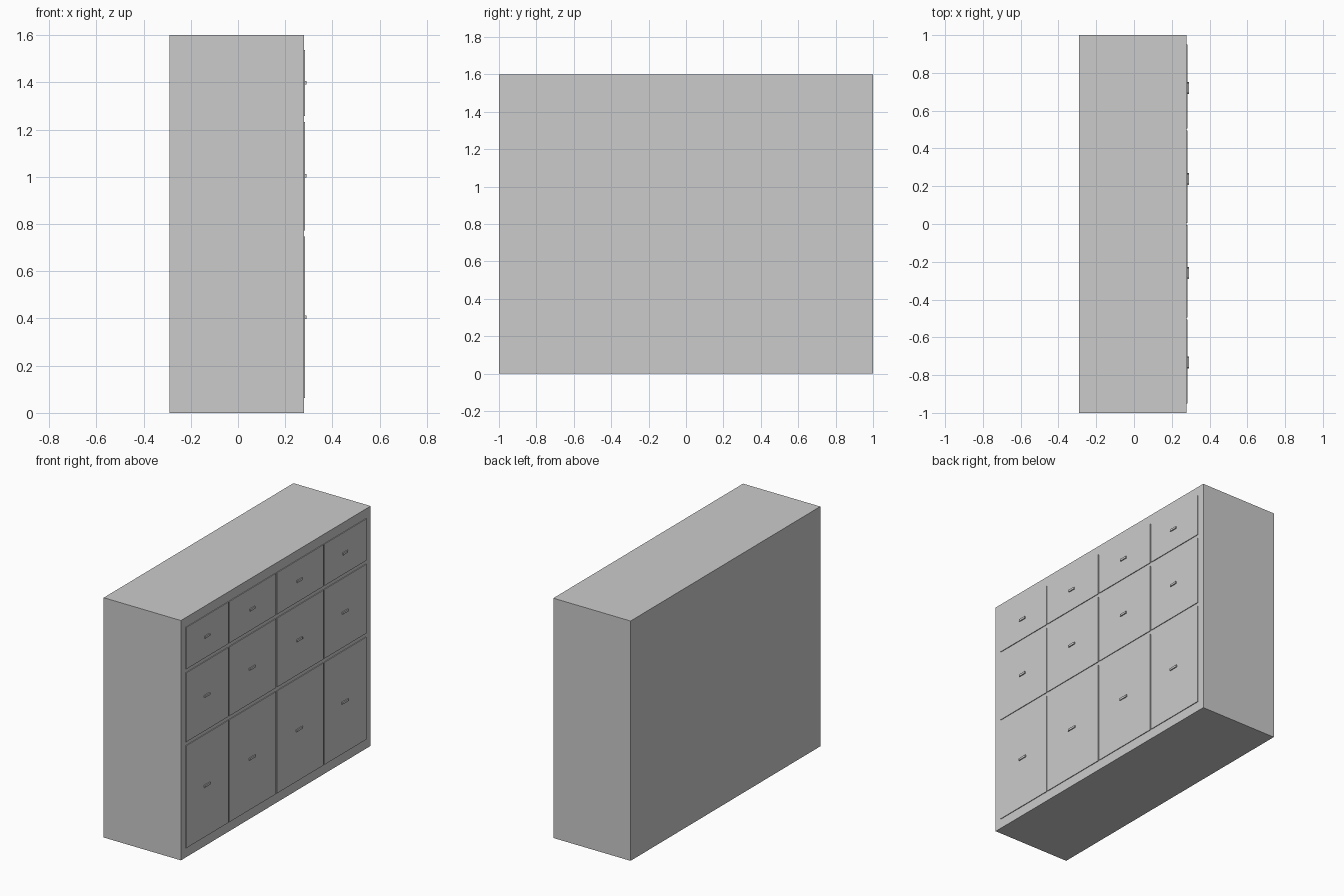
import bpy

if "Cube" in bpy.data.objects:
    bpy.data.objects.remove(bpy.data.objects["Cube"])


def box(name, x, y, z):
    """Box from (min, max) pairs along each axis."""
    bpy.ops.mesh.primitive_cube_add(
        size=1, location=[(a + b) / 2 for a, b in (x, y, z)])
    ob = bpy.context.object
    ob.name = name
    ob.scale = [b - a for a, b in (x, y, z)]
    bpy.ops.object.transform_apply(location=False, rotation=False, scale=True)
    return ob


FACE = 0.279    # cabinet front plane
PANEL = 0.284   # drawer front plane
GRIP = 0.291    # handle front plane

# Cabinet carcass
box("cabinet_body", (-0.291, FACE), (-1, 1), (0, 1.6))

# Drawer rows: z range, handle height, handle half width
rows = [((0.064, 0.747), 0.405, 0.032),
        ((0.772, 1.233), 1.004, 0.028),
        ((1.258, 1.536), 1.398, 0.026)]
# Drawer columns: y range, handle centre
columns = [((-0.95, -0.506), -0.734),
           ((-0.494, -0.006), -0.259),
           ((0.006, 0.494), 0.239),
           ((0.506, 0.95), 0.720)]

# Drawer fronts with small bar handles
for r, (z, hz, hw) in enumerate(rows):
    for c, (y, hy) in enumerate(columns):
        box(f"drawer_front_{r}_{c}", (FACE - 0.003, PANEL), y, z)
        box(f"drawer_handle_{r}_{c}", (PANEL - 0.002, GRIP),
            (hy - hw, hy + hw), (hz - 0.007, hz + 0.007))
